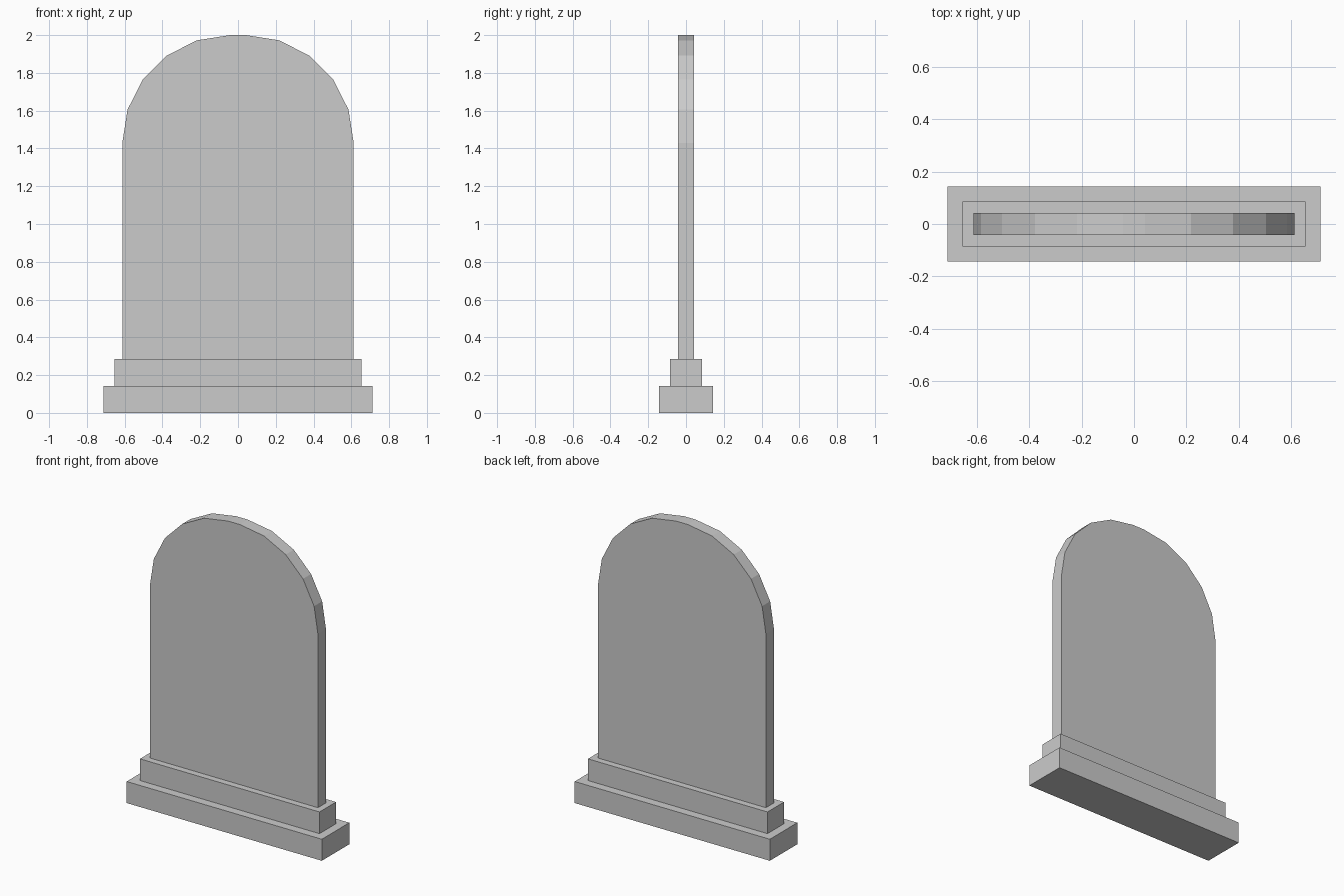
import bpy
import math

if "Cube" in bpy.data.objects:
    bpy.data.objects.remove(bpy.data.objects["Cube"])


def extrude_profile(name, profile, half_depth):
    """Solid made from an XZ outline, extruded symmetrically along Y."""
    n = len(profile)
    verts = [(x, y, z) for y in (-half_depth, half_depth) for x, z in profile]
    faces = [list(range(n)), list(range(2 * n - 1, n - 1, -1))]
    faces += [[i, i + n, (i + 1) % n + n, (i + 1) % n] for i in range(n)]
    mesh = bpy.data.meshes.new(name)
    mesh.from_pydata(verts, [], faces)
    mesh.update()
    obj = bpy.data.objects.new(name, mesh)
    bpy.context.collection.objects.link(obj)
    return obj


def block(name, half_width, half_depth, z0, z1):
    w = half_width
    return extrude_profile(name, [(-w, z0), (w, z0), (w, z1), (-w, z1)], half_depth)


# Two stepped plinth blocks
block("base_step", 0.712, 0.143, 0.0, 0.142)
block("upper_step", 0.655, 0.086, 0.142, 0.285)

# Upright slab with faceted rounded shoulders (5 segments each)
half_width, radius, segments, top = 0.6125, 0.57, 5, 2.0
right = []
for i in range(segments + 1):
    a = math.radians(90 * i / segments)
    right.append((half_width - radius + radius * math.cos(a),
                  top - radius + radius * math.sin(a)))
left = [(-x, z) for x, z in reversed(right)]
outline = [(-half_width, 0.285), (half_width, 0.285)] + right + left
extrude_profile("headstone_slab", outline, 0.042)
